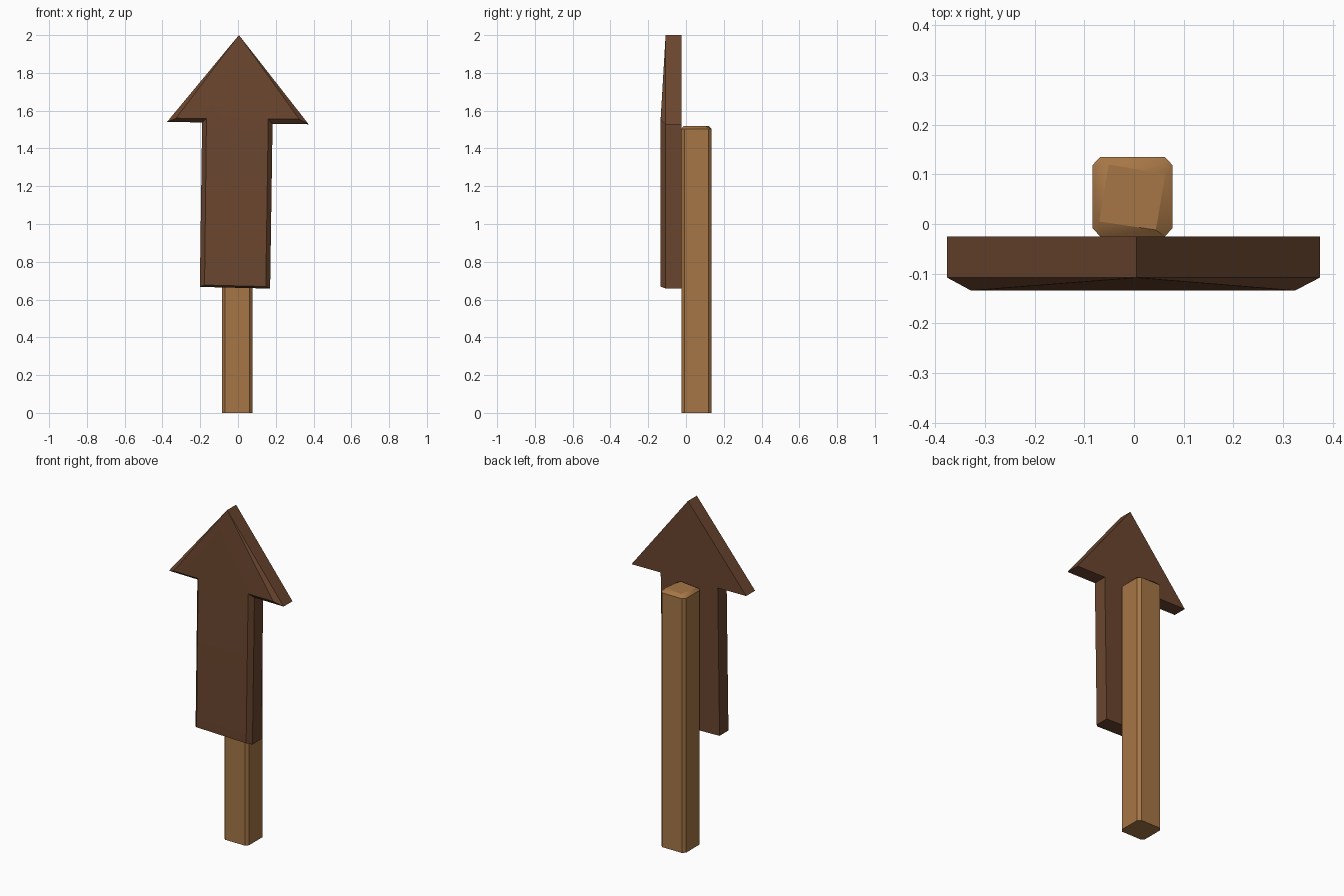
import bpy
import bmesh
import math

if "Cube" in bpy.data.objects:
    bpy.data.objects.remove(bpy.data.objects["Cube"])


def material(name, color):
    m = bpy.data.materials.new(name)
    m.diffuse_color = (*color, 1)
    m.use_nodes = True
    m.node_tree.nodes["Principled BSDF"].inputs["Base Color"].default_value = m.diffuse_color
    return m


def finish(bm, name, mat):
    bmesh.ops.recalc_face_normals(bm, faces=bm.faces)
    mesh = bpy.data.meshes.new(name)
    bm.to_mesh(mesh)
    bm.free()
    mesh.materials.append(mat)
    obj = bpy.data.objects.new(name, mesh)
    bpy.context.collection.objects.link(obj)
    bpy.ops.object.select_all(action='DESELECT')
    bpy.context.view_layer.objects.active = obj
    obj.select_set(True)
    bpy.ops.object.shade_smooth_by_angle(angle=math.radians(30))
    return obj


def bridge(bm, lower, upper):
    n = len(lower)
    for i in range(n):
        j = (i + 1) % n
        bm.faces.new((lower[i], lower[j], upper[j], upper[i]))


dark_wood = material("dark brown wood", (0.144, 0.060, 0.028))
light_wood = material("light brown wood", (0.38, 0.18, 0.061))

# Post: chamfered square section, counter-clockwise from the front left corner
x0, x1, y0, y1, c, d = -0.084, 0.078, -0.025, 0.135, 0.016, 0.017
section = [(x0, y0 + d), (x0 + c, y0), (x1 - c, y0), (x1, y0 + d),
           (x1, y1 - d), (x1 - c, y1), (x0 + c, y1), (x0, y1 - d)]
bm = bmesh.new()
base = [bm.verts.new((x, y, 0)) for x, y in section]
rim = [bm.verts.new((x, y, 1.503)) for x, y in section]
bm.faces.new(base)
bridge(bm, base, rim)

# Slightly twisted flat cap, one corner per chamfer
cap = [bm.verts.new((x, y, 1.52)) for x, y in
       [(-0.07, 0.005), (0.044, -0.012), (0.063, 0.10), (-0.051, 0.12)]]
bm.faces.new(cap)
for i in range(4):
    a, b, nxt = rim[2 * i], rim[2 * i + 1], rim[(2 * i + 2) % 8]
    bm.faces.new((a, b, cap[i]))
    bm.faces.new((b, nxt, cap[(i + 1) % 4], cap[i]))
finish(bm, "post", light_wood)

# Arrow board: outer outline and smaller front outline, starting at the tip
outer = [(0.005, 2.0), (-0.376, 1.54), (-0.19, 1.538), (-0.202, 0.667),
         (0.17, 0.658), (0.183, 1.53), (0.374, 1.528)]
inner = [(-0.328, 1.56), (-0.167, 1.559), (-0.177, 0.677),
         (0.147, 0.669), (0.16, 1.556), (0.324, 1.555)]
bm = bmesh.new()
back = [bm.verts.new((x, -0.025, z)) for x, z in outer]
edge = [bm.verts.new((x, -0.108, z)) for x, z in outer]
tip = edge[0]
front = [tip] + [bm.verts.new((x, -0.134, z)) for x, z in inner]
bm.faces.new(back)
bridge(bm, back, edge)

# Bevel ring, closing to triangles at the tip
for i in range(7):
    j = (i + 1) % 7
    ring = list(dict.fromkeys((edge[i], edge[j], front[j], front[i])))
    bm.faces.new(ring)

# Sloped head face and flat shaft face
bm.faces.new((tip, front[1], front[2], front[5], front[6]))
bm.faces.new((front[2], front[3], front[4], front[5]))
finish(bm, "arrow_board", dark_wood)
